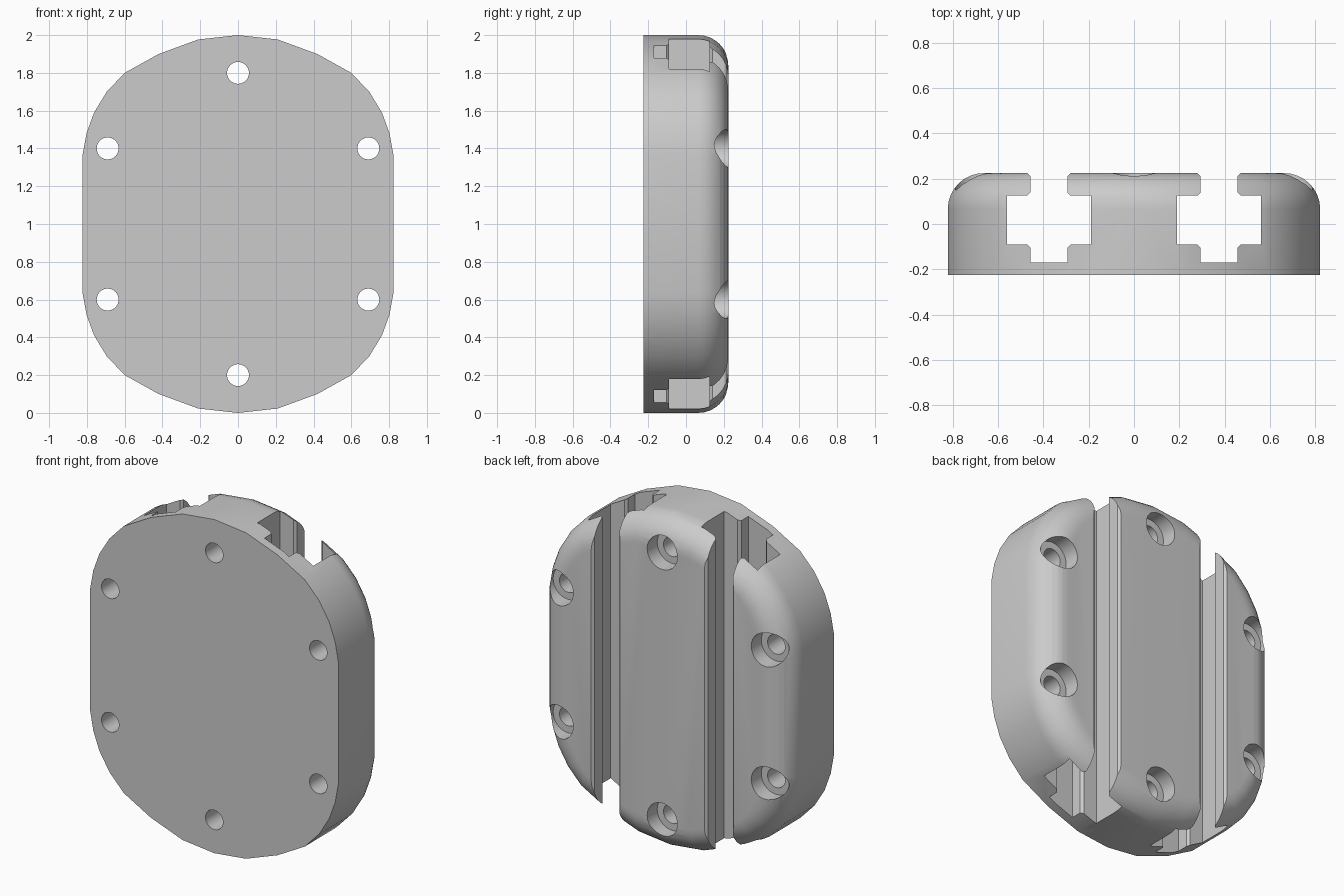
import bpy, bmesh, math
from mathutils import Vector

cube = bpy.data.objects.get("Cube")
if cube:
    bpy.data.objects.remove(cube, do_unlink=True)

grey = bpy.data.materials.new("light grey")
grey.diffuse_color = (0.6, 0.6, 0.6, 1)
grey.use_nodes = True
grey.node_tree.nodes["Principled BSDF"].inputs["Base Color"].default_value = (0.6, 0.6, 0.6, 1)


def loft(name, rings):
    """Closed solid through rings that have equal point counts."""
    bm = bmesh.new()
    loops = [[bm.verts.new(p) for p in ring] for ring in rings]
    n = len(loops[0])
    for a, b in zip(loops, loops[1:]):
        for i in range(n):
            j = (i + 1) % n
            bm.faces.new((a[i], a[j], b[j], b[i]))
    bm.faces.new(loops[0])
    bm.faces.new(loops[-1])
    bmesh.ops.recalc_face_normals(bm, faces=bm.faces)
    mesh = bpy.data.meshes.new(name)
    bm.to_mesh(mesh)
    bm.free()
    mesh.materials.append(grey)
    obj = bpy.data.objects.new(name, mesh)
    bpy.context.collection.objects.link(obj)
    return obj


def inset(points, d):
    """Offset a counter-clockwise outline inwards by d."""
    out = []
    for i, p in enumerate(points):
        e1 = (p - points[i - 1]).normalized()
        e2 = (points[(i + 1) % len(points)] - p).normalized()
        n1, n2 = Vector((-e1.y, e1.x)), Vector((-e2.y, e2.x))
        out.append(p + (n1 + n2) * d / (1 + n1.dot(n2)))
    return out


# Outline: one quarter (x, height above centre), mirrored twice
quarter = [(0.823, 0.365), (0.802, 0.48), (0.762, 0.59), (0.695, 0.70),
           (0.60, 0.80), (0.42, 0.90), (0.21, 0.977), (0, 1.0)]
upper = quarter + [(-x, z) for x, z in quarter[-2::-1]]
outline = [Vector(p) for p in upper + [(-x, -z) for x, z in upper]]

# Body: flat front, rounded back rim
FRONT, BACK, R, STEPS = -0.225, 0.225, 0.16, 8
sections = [(FRONT, 0)]
for k in range(STEPS + 1):
    a = math.pi / 2 * k / STEPS
    sections.append((BACK - R + R * math.sin(a), R * (1 - math.cos(a))))
body = loft("slotted_body", [[(p.x, y, p.y + 1) for p in inset(outline, d)]
                             for y, d in sections])

# T-slot cutters running the full height
c = 0.014
half = [(0.082, -0.17), (0.082, -0.09 - c), (0.082 + c, -0.09), (0.186, -0.09),
        (0.186, 0.125), (0.082 + c, 0.125), (0.082, 0.125 + c), (0.082, BACK - c),
        (0.082 + c, BACK), (0.082 + c, 0.3)]
slot = half + [(-x, y) for x, y in reversed(half)]
cutters = [loft("slot_cutter", [[(x + cx, y, z) for x, y in slot] for z in (-0.1, 2.1)])
           for cx in (-0.376, 0.376)]

# Counterbored screw hole cutters
bore = [(-0.3, 0.058), (0.13, 0.058), (0.13, 0.10), (0.3, 0.10)]
angles = [2 * math.pi * i / 32 for i in range(32)]
for hx, hz in [(0, 1.8), (0, 0.2), (0.69, 1.4), (0.69, 0.6), (-0.69, 1.4), (-0.69, 0.6)]:
    cutters.append(loft("hole_cutter", [[(hx + r * math.cos(a), y, hz + r * math.sin(a))
                                         for a in angles] for y, r in bore]))

# Cut, then discard the cutters
bpy.ops.object.select_all(action='DESELECT')
bpy.context.view_layer.objects.active = body
body.select_set(True)
for cutter in cutters:
    cutter.hide_render = True
    mod = body.modifiers.new("cut", 'BOOLEAN')
    mod.operation = 'DIFFERENCE'
    mod.solver = 'EXACT'
    mod.object = cutter
    bpy.ops.object.modifier_apply(modifier=mod.name)
    bpy.data.objects.remove(cutter, do_unlink=True)

bpy.ops.object.shade_smooth_by_angle(angle=math.radians(30))
